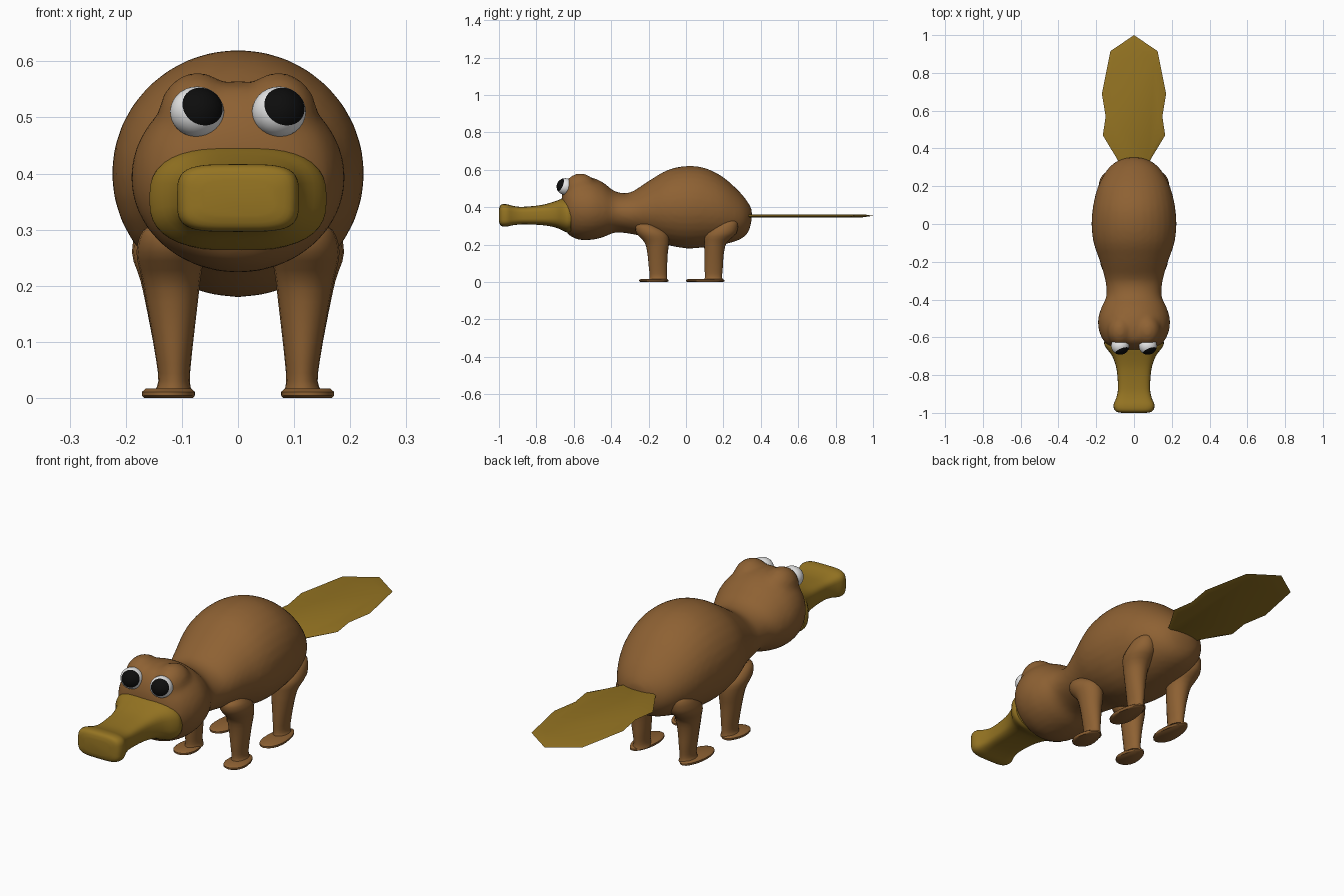
import bpy, bmesh, math
from mathutils import Vector

if "Cube" in bpy.data.objects:
    bpy.data.objects.remove(bpy.data.objects["Cube"])


def material(name, rgb):
    m = bpy.data.materials.new(name)
    m.diffuse_color = (*rgb, 1)
    m.use_nodes = True
    m.node_tree.nodes["Principled BSDF"].inputs["Base Color"].default_value = m.diffuse_color
    return m


BROWN = material("brown fur", (0.27, 0.12, 0.033))
YELLOW = material("mustard bill", (0.30, 0.175, 0.016))
WHITE = material("eye white", (0.8, 0.8, 0.8))
BLACK = material("pupil black", (0.004, 0.004, 0.004))


def finish(name, bm, *mats, angle=45):
    bmesh.ops.recalc_face_normals(bm, faces=bm.faces)
    me = bpy.data.meshes.new(name)
    bm.to_mesh(me)
    bm.free()
    ob = bpy.data.objects.new(name, me)
    bpy.context.collection.objects.link(ob)
    for m in mats:
        me.materials.append(m)
    bpy.ops.object.select_all(action='DESELECT')
    ob.select_set(True)
    bpy.context.view_layer.objects.active = ob
    bpy.ops.object.shade_smooth_by_angle(angle=math.radians(angle))
    return ob


def spline(rows, steps):
    """Catmull-Rom through rows of numbers."""
    pts = [Vector(r) for r in rows]
    out = []
    for i in range(len(pts) - 1):
        a, b = pts[max(i - 1, 0)], pts[i]
        c, d = pts[i + 1], pts[min(i + 2, len(pts) - 1)]
        for k in range(steps):
            t = k / steps
            out.append(0.5 * (2 * b + (c - a) * t + (2 * a - 5 * b + 4 * c - d) * t * t
                              + (3 * b - a - 3 * c + d) * t ** 3))
    return out + [pts[-1]]


def loft(bm, rows, axis, n=32, steps=3):
    """rows: (position, centre u, centre v, radius u, radius v, roundness power)."""
    rings = []
    for t, u, v, ru, rv, p in spline(rows, steps):
        ring = []
        for k in range(n):
            a = 2 * math.pi * k / n
            c, s = math.cos(a), math.sin(a)
            pu = u + ru * math.copysign(abs(c) ** p, c)
            pv = v + rv * math.copysign(abs(s) ** p, s)
            ring.append(bm.verts.new((pu, t, pv) if axis == 'y' else (pu, pv, t)))
        rings.append(ring)
    bridge(bm, rings)


def bridge(bm, rings):
    n = len(rings[0])
    for r, q in zip(rings, rings[1:]):
        for k in range(n):
            bm.faces.new((r[k], r[(k + 1) % n], q[(k + 1) % n], q[k]))
    bm.faces.new(rings[0])
    bm.faces.new(rings[-1])


def ellipsoid(bm, centre, radii, direction=None):
    vs = bmesh.ops.create_uvsphere(bm, u_segments=32, v_segments=24, radius=1)['verts']
    if direction:
        q = Vector((0, 0, 1)).rotation_difference(Vector(direction))
        for v in vs:
            v.co = q @ v.co
    for v in vs:
        v.co = Vector(centre) + Vector([a * b for a, b in zip(v.co, radii)])


# Body and head: (y, bottom z, top z, half width)
profile = [(0.352, 0.34, 0.385, 0.03), (0.335, 0.27, 0.42, 0.085), (0.29, 0.228, 0.478, 0.14),
           (0.2, 0.2, 0.56, 0.19), (0.1, 0.185, 0.61, 0.216), (0, 0.18, 0.62, 0.225),
           (-0.1, 0.198, 0.598, 0.214), (-0.2, 0.235, 0.54, 0.18), (-0.3, 0.258, 0.478, 0.152),
           (-0.38, 0.264, 0.485, 0.146), (-0.44, 0.24, 0.53, 0.172), (-0.5, 0.226, 0.558, 0.19),
           (-0.56, 0.224, 0.565, 0.187), (-0.61, 0.24, 0.555, 0.167), (-0.637, 0.265, 0.53, 0.142),
           (-0.655, 0.31, 0.495, 0.105), (-0.665, 0.37, 0.455, 0.04)]
bm = bmesh.new()
loft(bm, [(y, 0, (a + b) / 2, w, (b - a) / 2, 1) for y, a, b, w in profile], 'y')
for s in (-1, 1):  # brows
    ellipsoid(bm, (s * 0.072, -0.565, 0.5), (0.07, 0.085, 0.08))
body = finish("body_and_head", bm, BROWN)
rm = body.modifiers.new("blend", 'REMESH')
rm.mode, rm.voxel_size, rm.use_smooth_shade = 'VOXEL', 0.012, True
sm = body.modifiers.new("soften", 'SMOOTH')
sm.factor, sm.iterations = 0.5, 5

# Bill: (y, bottom z, top z, half width, roundness)
profile = [(-0.615, 0.262, 0.44, 0.155, 0.8), (-0.635, 0.264, 0.447, 0.158, 0.75),
           (-0.66, 0.275, 0.446, 0.145, 0.72), (-0.7, 0.292, 0.432, 0.115, 0.68),
           (-0.77, 0.304, 0.412, 0.092, 0.6), (-0.87, 0.308, 0.402, 0.085, 0.55),
           (-0.92, 0.304, 0.406, 0.094, 0.52), (-0.955, 0.297, 0.415, 0.108, 0.5),
           (-0.98, 0.297, 0.416, 0.105, 0.5), (-0.994, 0.306, 0.408, 0.092, 0.5),
           (-1.0, 0.325, 0.388, 0.065, 0.55)]
bm = bmesh.new()
loft(bm, [(y, 0, (a + b) / 2, w, (b - a) / 2, p) for y, a, b, w, p in profile], 'y', n=40)
finish("bill", bm, YELLOW, angle=60)

# Eyes, both glancing up and to one side; pupil is the cap around the gaze direction
gaze = Vector((0.33, -0.86, 0.33)).normalized()
for name, s in (("left_eye", -1), ("right_eye", 1)):
    bm = bmesh.new()
    c = Vector((s * 0.073, -0.645, 0.51))
    ellipsoid(bm, c, (0.048, 0.047, 0.045), gaze)
    for f in bm.faces:
        d = (f.calc_center_median() - c).normalized()
        f.material_index = int(d.dot(gaze) > math.cos(math.radians(50)))
    finish(name, bm, WHITE, BLACK)

# Legs and feet: (z, x, y, radius x, radius y, power), mirrored to the other side
legs = {
    "front": ([(0.315, 0.115, -0.215, 0.02, 0.02, 1), (0.3, 0.12, -0.212, 0.048, 0.055, 1),
               (0.26, 0.121, -0.182, 0.06, 0.082, 1), (0.21, 0.119, -0.156, 0.052, 0.065, 1),
               (0.15, 0.117, -0.152, 0.043, 0.054, 1), (0.08, 0.115, -0.15, 0.033, 0.049, 1),
               (0.03, 0.114, -0.148, 0.028, 0.046, 1), (0.008, 0.116, -0.148, 0.036, 0.05, 1)],
              -0.172, 0.078),
    "hind": ([(0.335, 0.125, 0.24, 0.02, 0.02, 1), (0.315, 0.13, 0.222, 0.045, 0.055, 1),
              (0.26, 0.129, 0.187, 0.06, 0.082, 1), (0.21, 0.122, 0.158, 0.052, 0.06, 1),
              (0.15, 0.118, 0.15, 0.043, 0.052, 1), (0.08, 0.115, 0.148, 0.033, 0.049, 1),
              (0.03, 0.114, 0.147, 0.028, 0.046, 1), (0.008, 0.116, 0.147, 0.036, 0.05, 1)],
             0.103, 0.103),
}
for name, (rows, fy, fr) in legs.items():
    bm = bmesh.new()
    loft(bm, rows, 'z', n=20)
    leg = finish(name + "_legs", bm, BROWN)
    bm = bmesh.new()
    rings = []
    for z, k in ((0, 0.92), (0.004, 1), (0.011, 1), (0.017, 0.85)):
        ring = []
        for i in range(20):  # webbed foot outline, wider towards the toes
            a = 2 * math.pi * i / 20
            wide = 0.047 * (1 - 0.16 * math.sin(a))
            ring.append(bm.verts.new((0.124 + k * wide * math.cos(a), fy + k * fr * math.sin(a), z)))
        rings.append(ring)
    bridge(bm, rings)
    foot = finish(name + "_feet", bm, BROWN)
    for ob in (leg, foot):
        ob.modifiers.new("mirror", 'MIRROR')

# Flat paddle tail with a thin bevelled rim
half = [(0.07, 0.3), (0.09, 0.345), (0.165, 0.47), (0.15, 0.57), (0.17, 0.69), (0.125, 0.915)]
outline = half + [(0, 1.0)] + [(-x, y) for x, y in reversed(half)]
bm = bmesh.new()
rings = [[bm.verts.new((x * k, 0.62 + (y - 0.62) * (k if y > 0.62 else 1), z)) for x, y in outline]
         for z, k in ((0.346, 0.86), (0.354, 1), (0.362, 0.86))]
bridge(bm, rings)
finish("tail", bm, YELLOW, angle=30)
